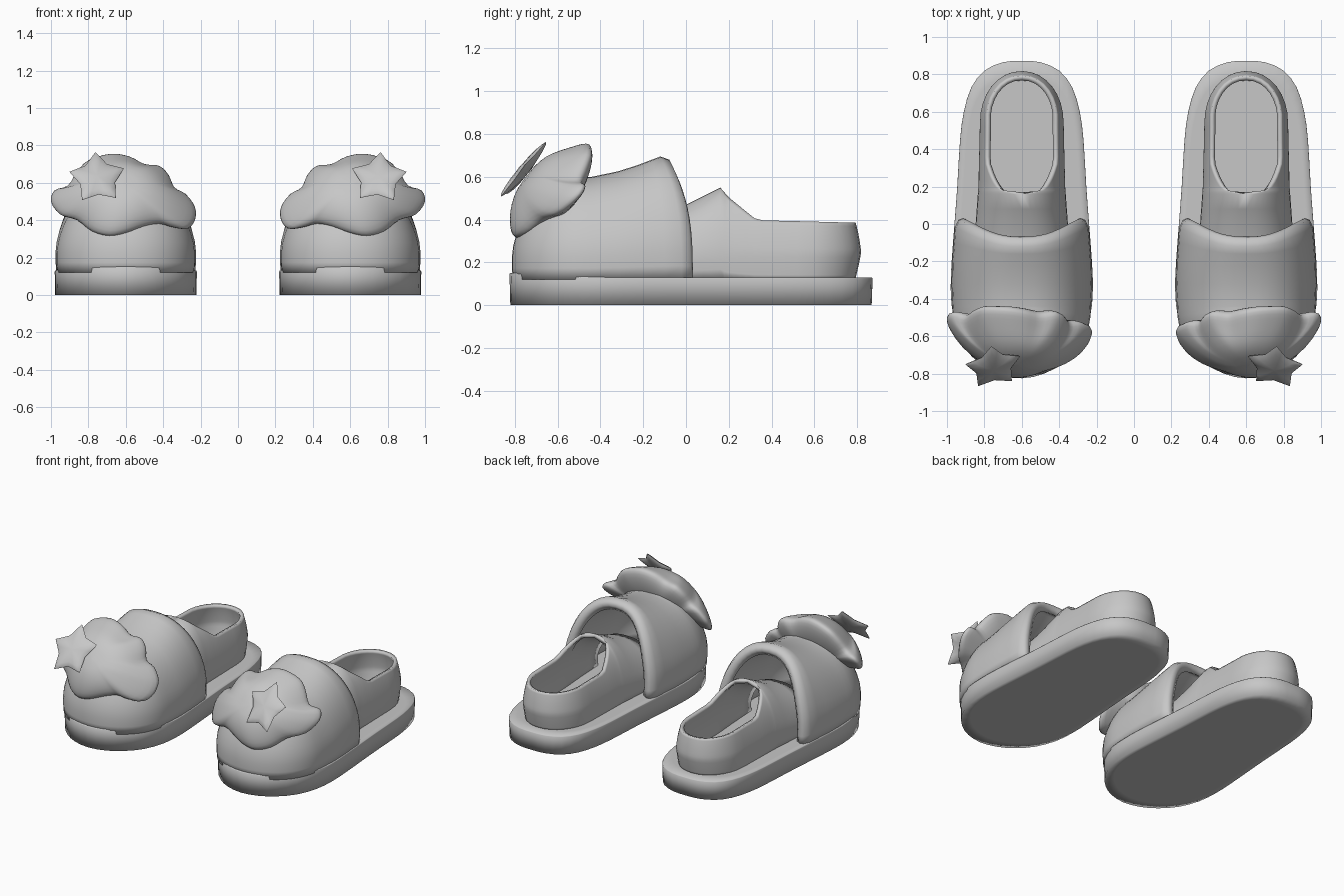
import bpy, bmesh, math
from mathutils import Vector

if "Cube" in bpy.data.objects:
    bpy.data.objects.remove(bpy.data.objects["Cube"])

CX = -0.6      # centre line of one slipper; the other one is mirrored
BASE = 0.13    # top of the sole

grey = bpy.data.materials.new("soft_grey")
grey.diffuse_color = (0.57, 0.57, 0.57, 1)
grey.use_nodes = True
grey.node_tree.nodes["Principled BSDF"].inputs["Base Color"].default_value = grey.diffuse_color


def finish(name, bm, angle=40, thickness=0):
    """Turn a bmesh into a smooth object mirrored to the other foot."""
    bmesh.ops.remove_doubles(bm, verts=bm.verts, dist=0.0005)
    bmesh.ops.recalc_face_normals(bm, faces=bm.faces)
    mesh = bpy.data.meshes.new(name)
    bm.to_mesh(mesh)
    bm.free()
    ob = bpy.data.objects.new(name, mesh)
    bpy.context.collection.objects.link(ob)
    mesh.materials.append(grey)
    bpy.ops.object.select_all(action='DESELECT')
    ob.select_set(True)
    bpy.context.view_layer.objects.active = ob
    bpy.ops.object.shade_smooth_by_angle(angle=math.radians(angle))
    if thickness:
        s = ob.modifiers.new("thickness", 'SOLIDIFY')
        s.thickness, s.offset = thickness, -1
    m = ob.modifiers.new("other_foot", 'MIRROR')
    m.use_mirror_merge = False
    return ob


def loft(rows, closed=False, caps=False):
    """Skin a list of equally long point rows."""
    bm = bmesh.new()
    vr = [[bm.verts.new((p[0] + CX, p[1], p[2])) for p in r] for r in rows]
    n = len(vr[0])
    for a, b in zip(vr, vr[1:]):
        for i in range(n if closed else n - 1):
            j = (i + 1) % n
            bm.faces.new((a[i], a[j], b[j], b[i]))
    if caps:
        bm.faces.new(vr[0])
        bm.faces.new(vr[-1])
    return bm


def lerp(table, t):
    """Piecewise linear lookup."""
    for (a, va), (b, vb) in zip(table, table[1:]):
        if t <= b:
            return va + (vb - va) * max(0, (t - a) / (b - a))
    return table[-1][1]


def smooth_loop(pts, steps):
    """Closed Catmull-Rom curve through 2D points."""
    out, n = [], len(pts)
    for i in range(n):
        a, b, c, d = (Vector(pts[(i + k) % n]) for k in (-1, 0, 1, 2))
        for s in range(steps):
            t = s / steps
            out.append(0.5 * (2 * b + (c - a) * t + (2 * a - 5 * b + 4 * c - d) * t * t
                              + (3 * b - a - 3 * c + d) * t ** 3))
    return out


def column(sy, dx, dy, h, power, emax=math.pi / 2, slant=0, pinch=0.04, n=14):
    """Arched rib running from the sole up to the centre line."""
    col = []
    for i in range(n + 1):
        e = emax * i / n
        c = max(0, math.cos(e)) ** power * (1 - pinch * max(0, 1 - e / 0.3))
        col.append((dx * c, sy + dy * c - slant * math.sin(e) ** 3, BASE - 0.01 + (h + 0.01) * math.sin(e)))
    return col


# Sole: rounded slab with a slightly raised toe lip
half = [(0.10, 0.865), (0.2, 0.82), (0.27, 0.73), (0.31, 0.6), (0.33, 0.45), (0.345, 0.2),
        (0.36, 0), (0.375, -0.2), (0.38, -0.35), (0.365, -0.5), (0.31, -0.64), (0.22, -0.74), (0.12, -0.8)]
outline = smooth_loop([(0, 0.872)] + half + [(0, -0.825)] + [(-x, y) for x, y in reversed(half)], 2)


def sole_row(scale, z, lip=0):
    return [(p.x * scale, p.y * scale, z + lip * max(0, -p.y - 0.4)) for p in outline]


finish("sole", loft([sole_row(0.9, 0), sole_row(0.995, 0), sole_row(1, BASE - 0.005, 0.05),
                     sole_row(0.995, BASE, 0.05), sole_row(0.9, BASE)], True, True), 100)

# Toe upper: ribs along one side, around the toe and back along the other side
side = [(0.01, 0.285, 0.49, 1.0), (0.032, 0.325, 0.525, 1.0), (0.022, 0.35, 0.55, 1.0), (-0.02, 0.37, 0.565, 1.0),
        (-0.1, 0.376, 0.55, 0.6), (-0.2, 0.384, 0.525, 0.25), (-0.32, 0.387, 0.495, 0)]
right = [column(y, w, 0, h, 0.82, slant=0.1 * k) for y, w, h, k in side]
left = [column(y, -w, 0, h, 0.82, slant=0.1 * k) for y, w, h, k in reversed(side)]
toe = []
for i in range(25):
    a = math.pi * i / 24
    toe.append(column(-0.44, 0.382 * math.copysign(abs(math.cos(a)) ** 0.95, math.cos(a)),
                      -0.385 * math.sin(a) ** 0.95, 0.47, 0.82))
finish("toe_upper", loft(right + toe + left), 60, 0.05)

# Heel sock: arched at the front, open behind a slanting rim
rim = [(0.16, 0.55), (0.2, 0.505), (0.25, 0.465), (0.32, 0.41), (0.36, 0.4), (0.8, 0.39)]
top = [(-0.2, 0.27), (0, 0.34), (0.16, 0.42)]
width = [(-0.2, 0.265), (0, 0.255), (0.2, 0.24), (0.5, 0.232)]


def heel_rib(y, dx, dy=0, power=0.8):
    h = lerp(top, y)
    e = math.pi / 2 if y <= 0.16 else math.asin(min(1, (lerp(rim, y + dy) - BASE) / h))
    return column(y, dx, dy, h, power, e, pinch=0.05 + 0.25 * dy)


ys = [-0.2, -0.1, 0, 0.08, 0.16, 0.18, 0.2, 0.225, 0.25, 0.28, 0.32, 0.36, 0.44, 0.52]
heel = []
for i in range(1, 16):
    a = math.pi * i / 16
    heel.append(heel_rib(0.54, 0.232 * math.copysign(abs(math.cos(a)) ** 0.95, math.cos(a)),
                         0.285 * math.sin(a), 0.8 - 0.3 * math.sin(a)))
finish("heel_sock", loft([heel_rib(y, lerp(width, y)) for y in ys] + heel
                         + [heel_rib(y, -lerp(width, y)) for y in reversed(ys)]), 50, 0.025)


def puff(name, loop, centre, depth_at, height, rings, angle, oval=None, fullness=1.0):
    """Cushion: an outline in x and z, swollen to both sides of a curved sheet.
    With an oval, the inner rings relax towards that ellipse."""
    rows = []
    for i in range(2 * rings + 1):
        a = math.pi * i / (2 * rings)
        s, b = max(0.002, math.sin(a) ** fullness), math.cos(a) * height
        row = []
        for p in loop:
            d = p - centre
            if oval:
                r = 1 / math.hypot(d.x / oval[0], d.y / oval[1])
                d = (d * r).lerp(d, s ** 3)
            q = centre + d * s
            row.append((q.x, depth_at(q.x, q.y) - 0.8 * b, q.y + 0.5 * b * (1 - s ** 4)))
        rows.append(row)
    return finish(name, loft(rows, True, True), angle)


# Cloud cushion wrapped over the toe
cloud = [(-0.4, 0.5), (-0.38, 0.56), (-0.31, 0.585), (-0.26, 0.66), (-0.2, 0.72), (-0.08, 0.755), (0.02, 0.74),
         (0.1, 0.70), (0.18, 0.69), (0.23, 0.64), (0.26, 0.575), (0.32, 0.54), (0.37, 0.47), (0.37, 0.40),
         (0.33, 0.355), (0.26, 0.36), (0.18, 0.38), (0.1, 0.365), (0, 0.33), (-0.09, 0.315), (-0.18, 0.34),
         (-0.26, 0.40), (-0.35, 0.43)]
puff("cloud_cushion", smooth_loop(cloud, 3), Vector((-0.02, 0.53)),
     lambda x, z: -0.79 + 0.62 * (z - 0.31) + 0.95 * x * x + 0.04 * max(0, z - 0.5) / 0.25,
     0.13, 10, 100, (0.3, 0.19), 0.7)

# Star badge on the cloud
star = []
for i in range(10):
    a = math.radians(94 + 36 * i)
    r = 0.154 if i % 2 == 0 else 0.098
    star.append(Vector((-0.152 + r * math.cos(a), 0.625 + r * 0.9 * math.sin(a))))
loop = []
for i in range(10):
    loop += [star[i], star[i].lerp(star[(i + 1) % 10], 0.5)]
puff("star_badge", loop, Vector((-0.152, 0.625)),
     lambda x, z: -0.755 + 0.8 * (z - 0.635) + 0.1 * (x + 0.152), 0.025, 4, 60)
